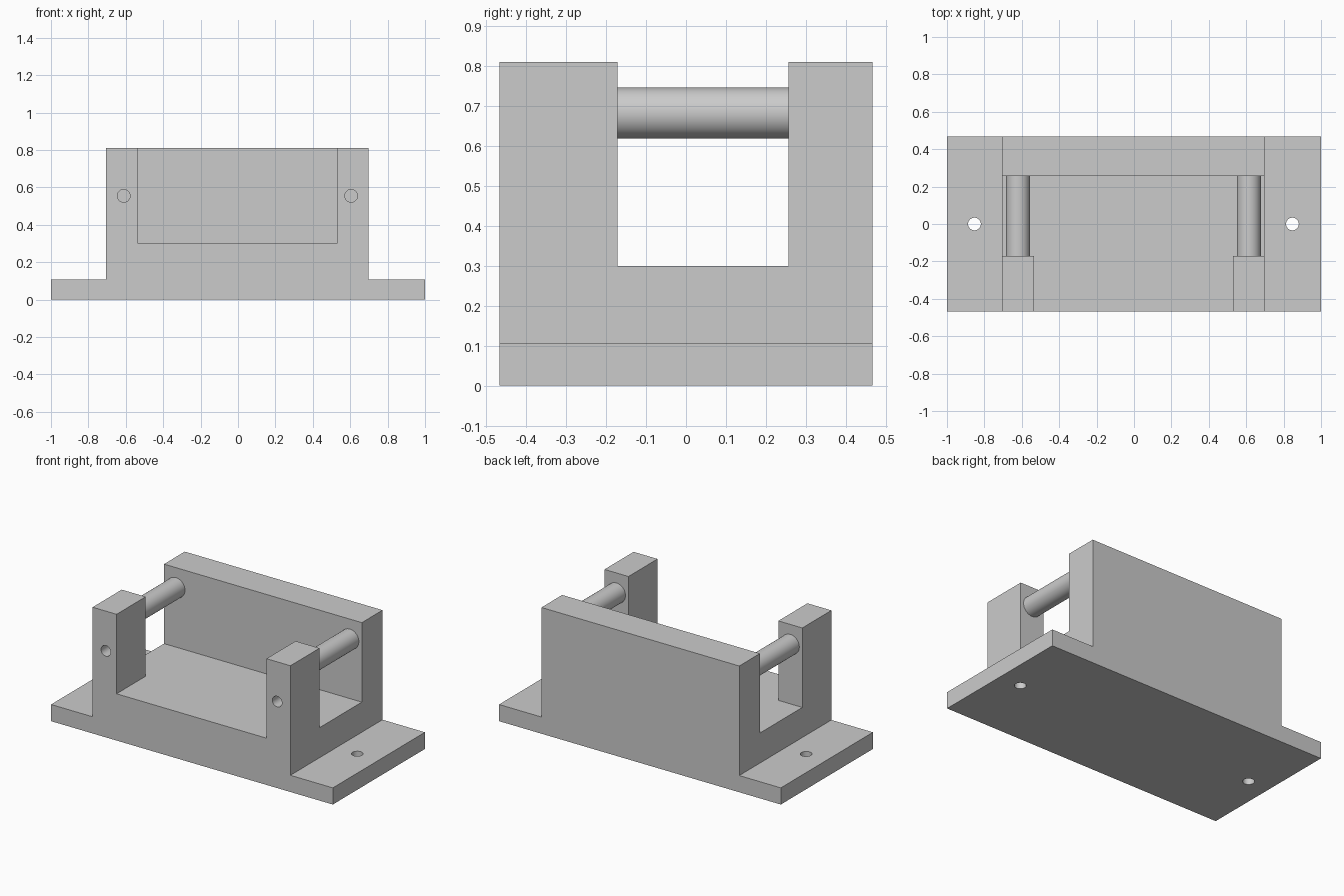
import bpy, bmesh, math
from mathutils import Matrix

if "Cube" in bpy.data.objects:
    bpy.data.objects.remove(bpy.data.objects["Cube"])

grey = bpy.data.materials.new("plain grey")
grey.diffuse_color = (0.6, 0.6, 0.6, 1)
grey.use_nodes = True
grey.node_tree.nodes["Principled BSDF"].inputs["Base Color"].default_value = grey.diffuse_color

CX = -0.003            # the block sits slightly left of the base centre
HALF_Y = 0.467
BASE_TOP, FLOOR, TOP = 0.107, 0.30, 0.81
SLOT_FRONT, SLOT_BACK = -0.172, 0.257


def finish(name, bm):
    bmesh.ops.recalc_face_normals(bm, faces=bm.faces)
    mesh = bpy.data.meshes.new(name)
    bm.to_mesh(mesh)
    bm.free()
    mesh.materials.append(grey)
    obj = bpy.data.objects.new(name, mesh)
    bpy.context.collection.objects.link(obj)
    return obj


def box(name, x0, x1, y0, y1, z0, z1):
    bm = bmesh.new()
    bmesh.ops.create_cube(bm, size=1)
    for v in bm.verts:
        v.co = (x1 if v.co.x > 0 else x0, y1 if v.co.y > 0 else y0, z1 if v.co.z > 0 else z0)
    return finish(name, bm)


def rod(name, centre, radius, length, axis):
    bm = bmesh.new()
    bmesh.ops.create_cone(bm, cap_ends=True, segments=48, radius1=radius, radius2=radius, depth=length)
    turn = Matrix.Rotation(math.pi / 2, 4, 'X') if axis == 'Y' else Matrix()
    bmesh.ops.transform(bm, matrix=Matrix.Translation(centre) @ turn, verts=bm.verts)
    return finish(name, bm)


def smooth(obj):
    bpy.ops.object.select_all(action='DESELECT')
    obj.select_set(True)
    bpy.context.view_layer.objects.active = obj
    bpy.ops.object.shade_smooth_by_angle(angle=math.radians(30))


def cut(target, cutter):
    mod = target.modifiers.new("cut", 'BOOLEAN')
    mod.operation, mod.solver, mod.object = 'DIFFERENCE', 'EXACT', cutter
    bpy.context.view_layer.objects.active = target
    bpy.ops.object.modifier_apply(modifier=mod.name)
    bpy.data.objects.remove(cutter)


# Flanged block: stepped front profile extruded along y
l, r = CX - 0.702, CX + 0.702
profile = [(-1, 0), (1, 0), (1, BASE_TOP), (r, BASE_TOP), (r, TOP), (l, TOP), (l, BASE_TOP), (-1, BASE_TOP)]
bm = bmesh.new()
face = bm.faces.new([bm.verts.new((x, -HALF_Y, z)) for x, z in profile])
ext = bmesh.ops.extrude_face_region(bm, geom=[face])
bmesh.ops.translate(bm, vec=(0, 2 * HALF_Y, 0), verts=[g for g in ext["geom"] if isinstance(g, bmesh.types.BMVert)])
body = finish("bracket_body", bm)

# Cross slot and front opening leave two posts and the back wall
cut(body, box("slot_cutter", -0.9, 0.9, SLOT_FRONT, SLOT_BACK, FLOOR, 1))
cut(body, box("opening_cutter", CX - 0.532, CX + 0.532, -0.6, 0, FLOOR, 1))

# Mounting holes, blind post holes and cross rods on each side
for side, s in (("left", -1), ("right", 1)):
    cut(body, rod("mount_cutter", (CX + s * 0.85, 0, 0.05), 0.034, 0.4, 'Z'))
    cut(body, rod("post_cutter", (CX + s * 0.608, -HALF_Y, 0.555), 0.034, 0.4, 'Y'))
    bar = rod(side + "_cross_rod", (CX + s * 0.617, (SLOT_FRONT + SLOT_BACK) / 2, 0.682),
              0.064, SLOT_BACK - SLOT_FRONT, 'Y')
    smooth(bar)
smooth(body)
